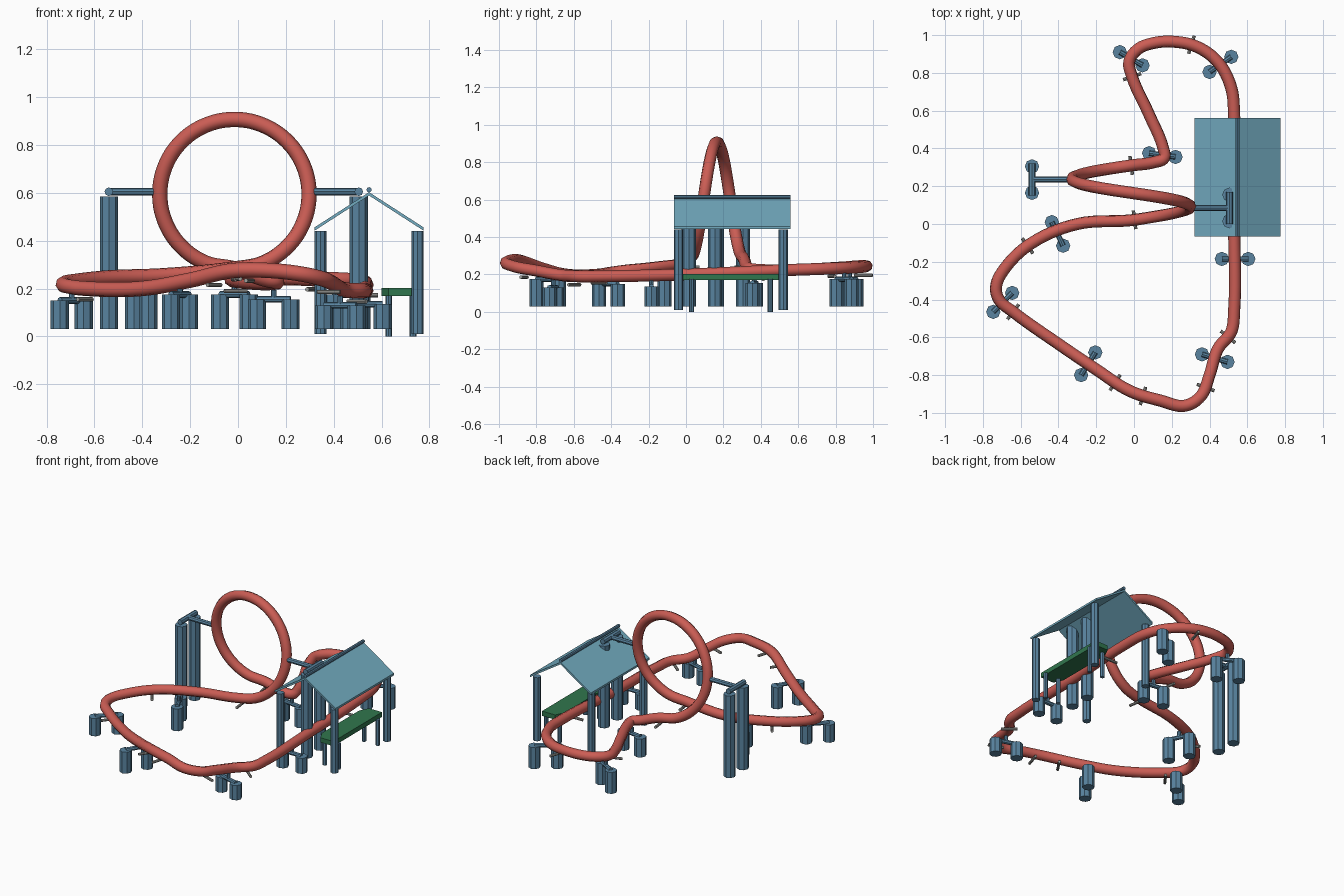
import bpy, math
from mathutils import Vector
from mathutils.geometry import interpolate_bezier

if "Cube" in bpy.data.objects:
    bpy.data.objects.remove(bpy.data.objects["Cube"])


def material(name, rgb):
    m = bpy.data.materials.new(name)
    m.use_nodes = True
    m.diffuse_color = (*rgb, 1)
    m.node_tree.nodes["Principled BSDF"].inputs["Base Color"].default_value = (*rgb, 1)
    return m


RED = material("track red", (0.6, 0.11, 0.09))
STEEL = material("steel blue", (0.1, 0.23, 0.35))
ROOF = material("roof light blue", (0.17, 0.41, 0.53))
GREEN = material("platform green", (0.03, 0.18, 0.075))
GREY = material("tie grey", (0.35, 0.35, 0.33))


def rod(name, a, b, radius, mat, sides=8):
    """Straight prism between two points."""
    a, b = Vector(a), Vector(b)
    d = b - a
    bpy.ops.mesh.primitive_cylinder_add(vertices=sides, radius=radius, depth=d.length,
                                        location=(a + b) / 2)
    o = bpy.context.object
    o.name = name
    o.rotation_euler = d.to_track_quat('Z', 'Y').to_euler()
    o.data.materials.append(mat)
    return o


def prism(name, outline, offset, mat):
    """Extrude an outline of points along an offset."""
    n = len(outline)
    verts = [Vector(p) for p in outline]
    verts += [v + Vector(offset) for v in verts]
    faces = [list(range(n))[::-1], list(range(n, 2 * n))]
    faces += [(i, (i + 1) % n, n + (i + 1) % n, n + i) for i in range(n)]
    me = bpy.data.meshes.new(name)
    me.from_pydata(verts, [], faces)
    me.materials.append(mat)
    o = bpy.data.objects.new(name, me)
    bpy.context.collection.objects.link(o)
    bpy.context.view_layer.objects.active = o
    for other in bpy.context.selected_objects:
        other.select_set(False)
    o.select_set(True)
    bpy.ops.object.mode_set(mode='EDIT')
    bpy.ops.mesh.select_all(action='SELECT')
    bpy.ops.mesh.normals_make_consistent(inside=False)
    bpy.ops.object.mode_set(mode='OBJECT')
    return o


# Track path: station straight, front bend, left bend
path = [(.53, .58, .225), (.53, 0, .2), (.53, -.46, .19), (.515, -.57, .19),
        (.445, -.66, .195), (.4, -.8, .22), (.355, -.91, .24), (.27, -.962, .26),
        (.14, -.935, .275), (-.02, -.885, .275), (-.2, -.77, .235), (-.4, -.635, .2),
        (-.64, -.465, .2), (-.715, -.4, .21), (-.73, -.33, .22), (-.68, -.23, .23),
        (-.54, -.1, .245), (-.3, 0, .255)]
# Vertical loop drifting towards the back
for i in range(17):
    a = math.tau * i / 16
    path.append((-.015 + .312 * math.sin(a), .02 + .29 * i / 16, .595 - .312 * math.cos(a)))
# Back bend
path += [(.11, .328, .24), (.16, .35, .23), (.155, .4, .225), (.08, .58, .225),
         (-.01, .78, .235), (-.025, .86, .24), (.02, .925, .245), (.1, .957, .245),
         (.21, .965, .245), (.34, .935, .24), (.45, .85, .235), (.515, .72, .23)]
path = [Vector(p) for p in path]

# Smooth the path with Bezier segments
count = len(path)
tangents = []
for i, p in enumerate(path):
    before, after = p - path[i - 1], path[(i + 1) % count] - p
    tangents.append((before.normalized() + after.normalized()).normalized())
line = []
for i, p in enumerate(path):
    j = (i + 1) % count
    h = (path[j] - p).length * 0.35
    line += interpolate_bezier(p, p + tangents[i] * h, path[j] - tangents[j] * h, path[j], 8)[:-1]

# Track tube
cu = bpy.data.curves.new("track", 'CURVE')
cu.dimensions = '3D'
cu.bevel_depth = 0.032
cu.bevel_resolution = 2
sp = cu.splines.new('POLY')
sp.points.add(len(line) - 1)
for pt, p in zip(sp.points, line):
    pt.co = (*p, 1)
sp.use_cyclic_u = True
cu.materials.append(RED)
track = bpy.data.objects.new("track", cu)
bpy.context.collection.objects.link(track)
for o in bpy.context.selected_objects:
    o.select_set(False)
track.select_set(True)
bpy.context.view_layer.objects.active = track
bpy.ops.object.convert(target='MESH')
bpy.ops.object.shade_smooth_by_angle(angle=math.radians(50))

# Short cross ties under the track
for x, y in [(.305, .945), (-.015, .775), (-.02, .315), (0, .02), (-.56, -.12),
             (-.635, -.465), (-.095, -.845), (.045, -.905), (.38, -.865), (.5, -.6), (.53, .42)]:
    low = [i for i, p in enumerate(line) if p.z < .35]
    k = min(low, key=lambda i: (line[i].xy - Vector((x, y))).length)
    t = line[(k + 1) % len(line)] - line[k - 1]
    side = Vector((-t.y, t.x, 0)).normalized() * .05
    c = line[k] - Vector((0, 0, .045))
    rod("cross_tie", c - side, c + side, .009, GREY)

# Ground supports: two posts joined by a bar, with a stub up to the track
for x1, y1, x2, y2, top in [
        (-.075, .91, .045, .84, .175), (.515, .885, .4, .805, .175),
        (.08, .375, .22, .355, .155), (-.435, .01, -.375, -.115, .18),
        (-.645, -.365, -.745, -.465, .15), (-.205, -.68, -.28, -.8, .175),
        (.36, -.69, .495, -.73, .13), (.465, -.185, .605, -.185, .135)]:
    rod("support_post", (x1, y1, .03), (x1, y1, top), .038, STEEL)
    rod("support_post", (x2, y2, .03), (x2, y2, top), .038, STEEL)
    rod("support_bar", (x1, y1, top), (x2, y2, top), .014, STEEL)
    mx, my = (x1 + x2) / 2, (y1 + y2) / 2
    rod("support_stub", (mx, my, top), (mx, my, top + .04), .012, STEEL)

# Tall loop supports with arms
for x, y, tip in [(-.54, .235, -.345), (.505, .085, .315)]:
    for s in (-1, 1):
        rod("loop_post", (x, y + .07 * s, .03), (x, y + .07 * s, .585), .038, STEEL)
    rod("loop_crossbar", (x, y - .085, .605), (x, y + .085, .605), .018, STEEL)
    rod("loop_arm", (x, y, .605), (tip, y, .605), .016, STEEL)

# Station roof, ridge and posts
for s in (-1, 1):
    ex = .548 + .228 * s
    prism("roof_panel", [(ex, -.065, .442), (ex, -.065, .456), (.548, -.065, .603),
                         (.548, -.065, .589)], (0, .625, 0), ROOF)
    for y in (-.04, .52):
        rod("station_post", (.548 + .203 * s, y, .01), (.548 + .203 * s, y, .44), .025, STEEL)
rod("roof_ridge", (.548, -.065, .613), (.548, .56, .613), .011, STEEL)

# Boarding platform with clipped corners, and its legs
prism("platform", [(.6, .04, .17), (.63, -.02, .17), (.728, -.02, .17), (.728, .5, .17),
                   (.63, .5, .17), (.6, .44, .17)], (0, 0, .032), GREEN)
for x in (.63, .732):
    for y in (.03, .45):
        rod("platform_leg", (x, y, 0), (x, y, .175), .014, STEEL)
